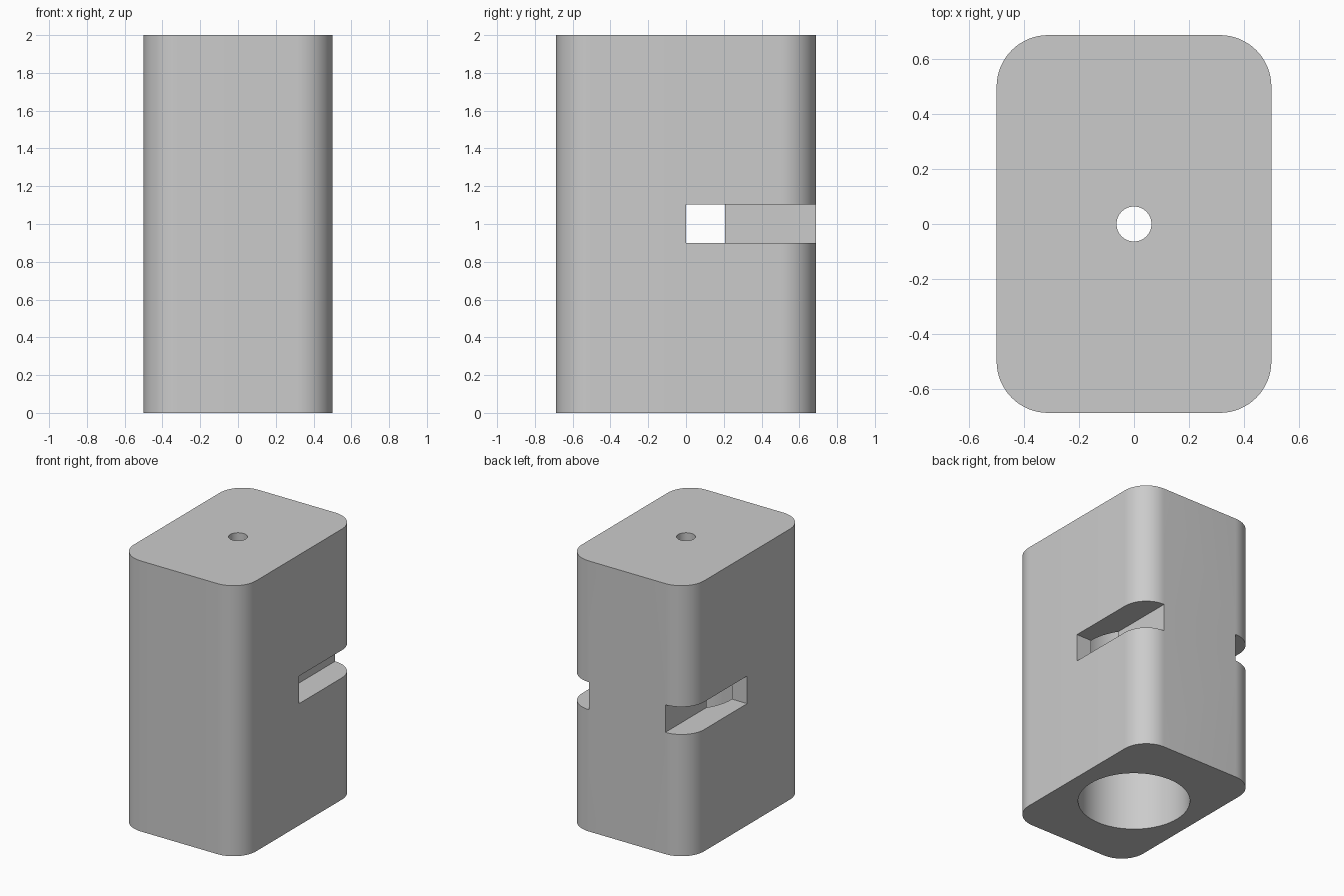
import bpy, bmesh, math
from mathutils import Matrix

cube = bpy.data.objects.get("Cube")
if cube:
    bpy.data.objects.remove(cube, do_unlink=True)

HALF_X, HALF_Y, HEIGHT, CORNER = 0.5, 0.6875, 2.0, 0.1875
SLOT_X, SLOT_LOW, SLOT_HIGH = 0.3125, 0.9, 1.104
BORE_TOP = 1.875

grey = bpy.data.materials.new("grey")
grey.use_nodes = True
grey.diffuse_color = (0.6, 0.6, 0.6, 1)
grey.node_tree.nodes["Principled BSDF"].inputs["Base Color"].default_value = (0.6, 0.6, 0.6, 1)


def make_object(name, bm):
    bmesh.ops.recalc_face_normals(bm, faces=bm.faces)
    mesh = bpy.data.meshes.new(name)
    bm.to_mesh(mesh)
    bm.free()
    mesh.materials.append(grey)
    obj = bpy.data.objects.new(name, mesh)
    bpy.context.collection.objects.link(obj)
    return obj


def box(name, low, high):
    bm = bmesh.new()
    bmesh.ops.create_cube(bm, size=1)
    for v in bm.verts:
        v.co = [b if c > 0 else a for c, a, b in zip(v.co, low, high)]
    return make_object(name, bm)


def cylinder(name, radius, low, high, sides):
    bm = bmesh.new()
    bmesh.ops.create_cone(bm, cap_ends=True, segments=sides, radius1=radius, radius2=radius,
                          depth=high - low, matrix=Matrix.Translation((0, 0, (low + high) / 2)))
    return make_object(name, bm)


# Block with rounded upright edges
bm = bmesh.new()
outline = []
for quarter, (sx, sy) in enumerate([(1, 1), (-1, 1), (-1, -1), (1, -1)]):
    for step in range(17):
        a = math.pi / 2 * (quarter + step / 16)
        outline.append(bm.verts.new((sx * (HALF_X - CORNER) + CORNER * math.cos(a),
                                     sy * (HALF_Y - CORNER) + CORNER * math.sin(a), 0)))
base = bm.faces.new(outline)
extruded = bmesh.ops.extrude_face_region(bm, geom=[base], use_keep_orig=True)
bmesh.ops.translate(bm, vec=(0, 0, HEIGHT),
                    verts=[g for g in extruded["geom"] if isinstance(g, bmesh.types.BMVert)])
body = make_object("block_body", bm)

# Wide bore from below, small hole through the top, one slot on each rear side
cutters = [cylinder("bore_cutter", 0.375, -0.2, BORE_TOP, 96),
           cylinder("top_hole_cutter", 0.0635, BORE_TOP - 0.2, HEIGHT + 0.2, 48)]
for side, (x0, x1) in {"left": (SLOT_X, 0.8), "right": (-0.8, -SLOT_X)}.items():
    cutters.append(box(side + "_slot_cutter", (x0, 0, SLOT_LOW), (x1, 1, SLOT_HIGH)))

bpy.ops.object.select_all(action='DESELECT')
body.select_set(True)
bpy.context.view_layer.objects.active = body
for cutter in cutters:
    cutter.hide_render = True
    cut = body.modifiers.new(cutter.name, 'BOOLEAN')
    cut.operation = 'DIFFERENCE'
    cut.solver = 'EXACT'
    cut.object = cutter
    bpy.ops.object.modifier_apply(modifier=cut.name)
    bpy.data.objects.remove(cutter, do_unlink=True)

bpy.ops.object.shade_smooth_by_angle(angle=math.radians(30))
